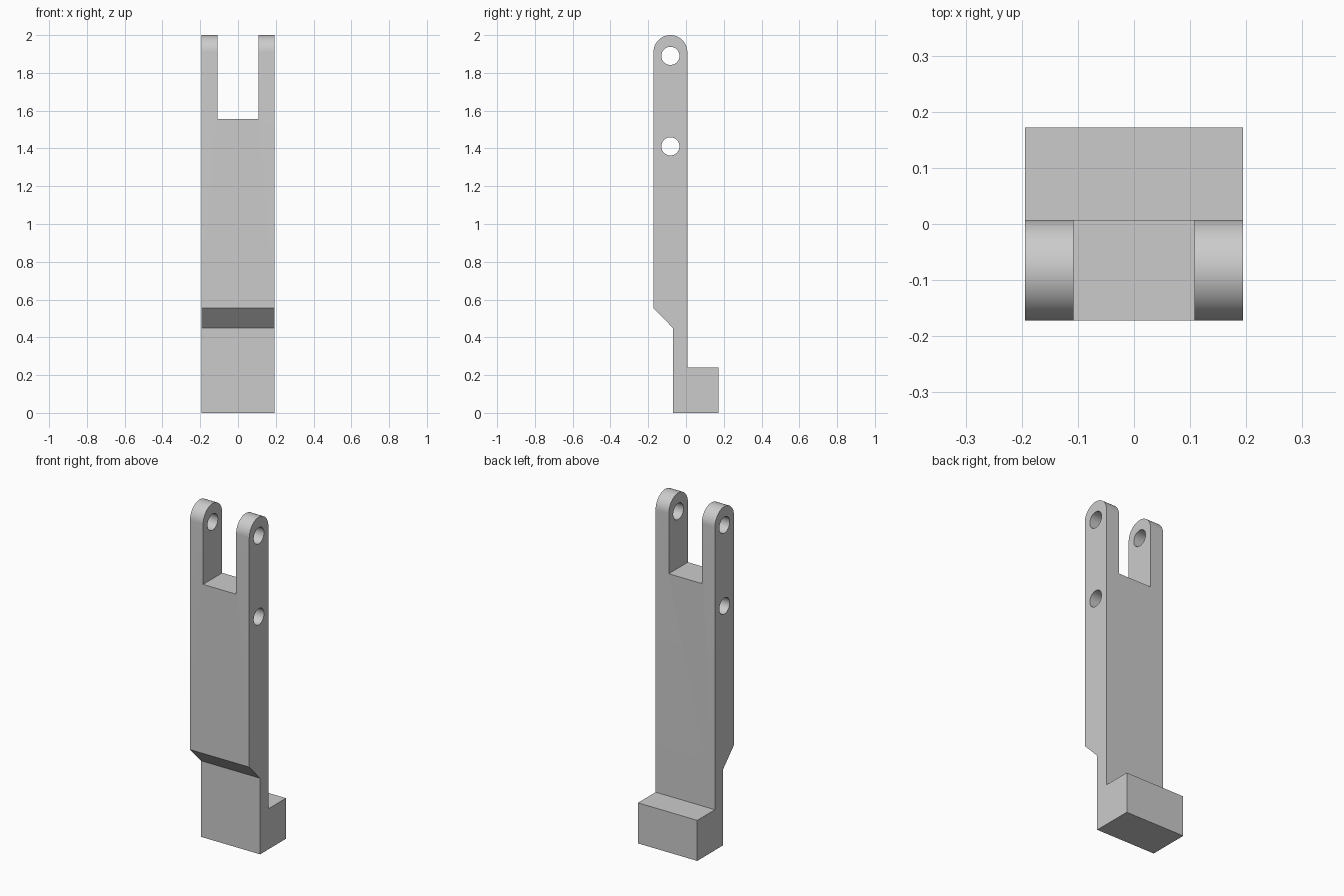
import bpy, bmesh, math
from mathutils import Matrix

cube = bpy.data.objects.get("Cube")
if cube:
    bpy.data.objects.remove(cube, do_unlink=True)

HALF_WIDTH = 0.194
FRONT, BACK = -0.172, 0.007          # faces of the main bar
MID_Y = (FRONT + BACK) / 2
TIP_R = (BACK - FRONT) / 2           # rounded ends of the fork

grey = bpy.data.materials.new("plain grey")
grey.use_nodes = True
COLOUR = (0.6, 0.6, 0.6, 1)
grey.diffuse_color = COLOUR
grey.node_tree.nodes["Principled BSDF"].inputs["Base Color"].default_value = COLOUR


def make_object(name, bm):
    bmesh.ops.recalc_face_normals(bm, faces=bm.faces)
    mesh = bpy.data.meshes.new(name)
    bm.to_mesh(mesh)
    bm.free()
    mesh.materials.append(grey)
    obj = bpy.data.objects.new(name, mesh)
    bpy.context.collection.objects.link(obj)
    return obj


def extrude_profile(name, points, half):
    """Extrude a (y, z) outline symmetrically along x."""
    bm = bmesh.new()
    face = bm.faces.new([bm.verts.new((-half, y, z)) for y, z in points])
    geom = bmesh.ops.extrude_face_region(bm, geom=[face])["geom"]
    verts = [g for g in geom if isinstance(g, bmesh.types.BMVert)]
    bmesh.ops.translate(bm, verts=verts, vec=(2 * half, 0, 0))
    return make_object(name, bm)


def pin_cutter(z):
    bm = bmesh.new()
    turn = Matrix.Translation((0, MID_Y, z)) @ Matrix.Rotation(math.pi / 2, 4, "Y")
    bmesh.ops.create_cone(bm, cap_ends=True, segments=48, radius1=0.048,
                          radius2=0.048, depth=1, matrix=turn)
    return make_object("pin_hole_cutter", bm)


# Side outline: foot, stepped stem, rounded tip
outline = [(BACK, 0.24), (0.172, 0.24), (0.172, 0), (-0.07, 0),
           (-0.07, 0.45), (FRONT, 0.555)]
STEPS = 32
for i in range(STEPS + 1):
    a = math.pi * (1 - i / STEPS)
    outline.append((MID_Y + TIP_R * math.cos(a), 2 - TIP_R + TIP_R * math.sin(a)))
lever = extrude_profile("forked_lever", outline, HALF_WIDTH)

# Fork slot and the two pin holes through the full width
slot = extrude_profile("fork_slot_cutter",
                       [(-0.4, 1.555), (0.4, 1.555), (0.4, 2.2), (-0.4, 2.2)], 0.108)
bpy.context.view_layer.objects.active = lever
for cutter in (slot, pin_cutter(1.89), pin_cutter(1.411)):
    cutter.hide_render = True
    mod = lever.modifiers.new("cut", "BOOLEAN")
    mod.operation = "DIFFERENCE"
    mod.solver = "EXACT"
    mod.object = cutter
    bpy.ops.object.modifier_apply(modifier=mod.name)
    bpy.data.objects.remove(cutter, do_unlink=True)

# Smooth the round surfaces, keep the edges crisp
bpy.ops.object.select_all(action="DESELECT")
lever.select_set(True)
bpy.ops.object.shade_smooth_by_angle(angle=math.radians(30))
